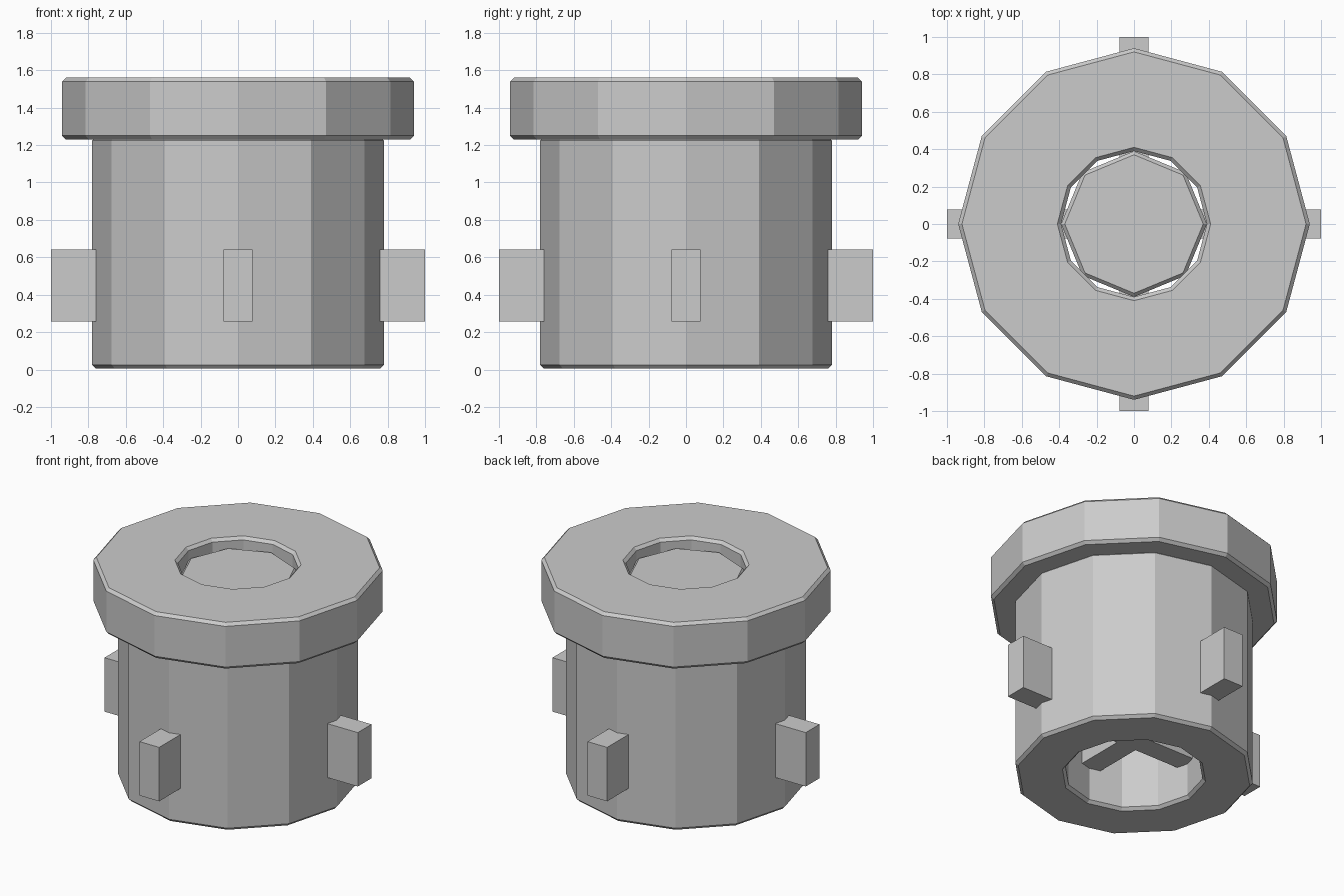
import bpy, bmesh
from math import cos, sin, tau

if "Cube" in bpy.data.objects:
    bpy.data.objects.remove(bpy.data.objects["Cube"])


def make_object(name, bm):
    bmesh.ops.recalc_face_normals(bm, faces=bm.faces)
    mesh = bpy.data.meshes.new(name)
    bm.to_mesh(mesh)
    bm.free()
    obj = bpy.data.objects.new(name, mesh)
    bpy.context.collection.objects.link(obj)
    return obj


def ring(name, outer, inner, z0, z1, sides=12, c=0.02):
    """Faceted tube with chamfered rims, or a solid disc if inner is 0."""
    profile = [(outer - c, z0), (outer, z0 + c), (outer, z1 - c), (outer - c, z1)]
    if inner:
        profile += [(inner + c, z1), (inner, z1 - c), (inner, z0 + c), (inner + c, z0)]
    bm = bmesh.new()
    loops = [[bm.verts.new((r * cos(tau * i / sides), r * sin(tau * i / sides), z))
              for i in range(sides)] for r, z in profile]
    pairs = list(zip(loops, loops[1:]))
    if inner:
        pairs.append((loops[-1], loops[0]))
    else:
        bm.faces.new(loops[0])
        bm.faces.new(loops[-1])
    for a, b in pairs:
        for i in range(sides):
            j = (i + 1) % sides
            bm.faces.new((a[i], a[j], b[j], b[i]))
    return make_object(name, bm)


def box(name, size, z):
    bm = bmesh.new()
    bmesh.ops.create_cube(bm, size=1)
    bmesh.ops.scale(bm, vec=size, verts=bm.verts)
    bmesh.ops.translate(bm, vec=(0, 0, z), verts=bm.verts)
    return make_object(name, bm)


# Tube body and wide collar
ring("body_tube", 0.78, 0.45, 0.005, 1.245)
ring("collar", 0.94, 0.39, 1.23, 1.56)

# Octagonal plug recessed in the collar opening
ring("plug", 0.39, 0, 1.12, 1.49, sides=8)

# Crossed bars running through the tube, ending as four lugs
box("cross_bar_x", (2.0, 0.155, 0.385), 0.45)
box("cross_bar_y", (0.155, 2.0, 0.385), 0.45)
